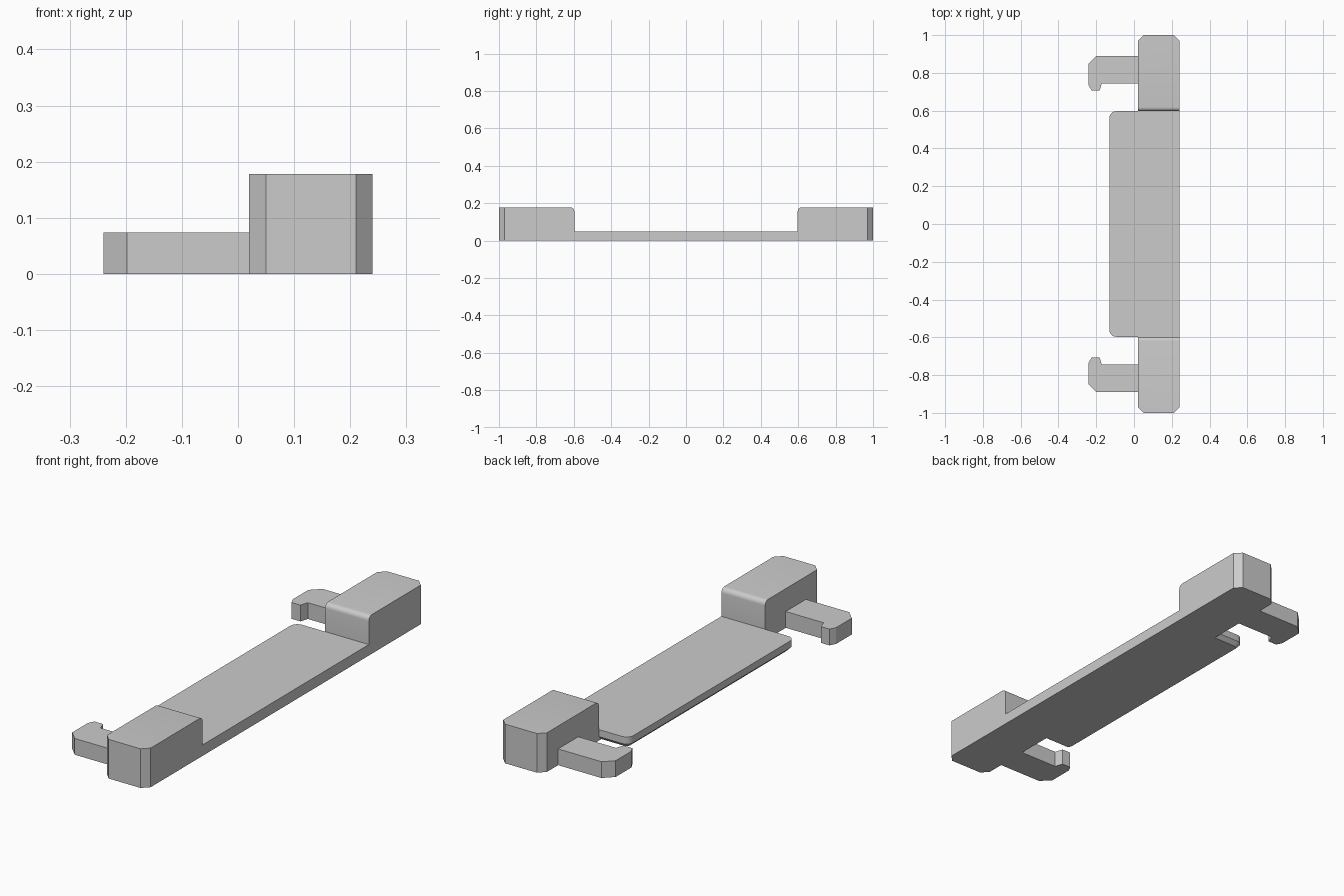
import bpy, bmesh, math
from mathutils import Vector

if "Cube" in bpy.data.objects:
    bpy.data.objects.remove(bpy.data.objects["Cube"])

grey = bpy.data.materials.new("plain grey")
grey.use_nodes = True
GREY = (0.6, 0.6, 0.6, 1)
grey.diffuse_color = GREY
grey.node_tree.nodes["Principled BSDF"].inputs["Base Color"].default_value = GREY


def extrude(name, points, direction, bevels=()):
    """Extrude a closed outline; bevels = (edge rule, width, segments)."""
    bm = bmesh.new()
    face = bm.faces.new([bm.verts.new(p) for p in points])
    made = bmesh.ops.extrude_face_region(bm, geom=[face], use_keep_orig=True)["geom"]
    bmesh.ops.translate(bm, vec=Vector(direction),
                        verts=[v for v in made if isinstance(v, bmesh.types.BMVert)])
    for rule, width, segments in bevels:
        edges = [e for e in bm.edges if rule(e.verts[0].co, e.verts[1].co)]
        bmesh.ops.bevel(bm, geom=edges, offset=width, segments=segments,
                        profile=0.5, affect='EDGES', clamp_overlap=True)
    bmesh.ops.recalc_face_normals(bm, faces=bm.faces)
    mesh = bpy.data.meshes.new(name)
    bm.to_mesh(mesh)
    bm.free()
    obj = bpy.data.objects.new(name, mesh)
    bpy.context.collection.objects.link(obj)
    mesh.materials.append(grey)
    bpy.ops.object.select_all(action='DESELECT')
    obj.select_set(True)
    bpy.context.view_layer.objects.active = obj
    bpy.ops.object.shade_smooth_by_angle(angle=math.radians(25))
    return obj


LEFT, RIGHT, INNER, END = 0.02, 0.24, 0.597, 1.0
THIN, TALL = 0.05, 0.178

# Main bar: thin span between two tall end blocks
half = [(END, 0), (END, TALL), (INNER, TALL), (INNER, THIN)]
side = half + [(-y, z) for y, z in reversed(half)]
extrude("main_bar", [(LEFT, y, z) for y, z in side], (RIGHT - LEFT, 0, 0), [
    # chamfered outer corners
    (lambda a, b: abs(a.y) > 0.99 and abs(a.y - b.y) < 1e-4
     and abs(a.x - b.x) < 1e-4, 0.03, 1),
    # rounded inner top edges
    (lambda a, b: min(a.z, b.z) > TALL - 1e-4 and abs(a.y - b.y) < 1e-4
     and abs(a.y) < INNER + 1e-4, 0.022, 6),
])

# Side lip: rounded corners, chamfered along the underside
EDGE = -0.13
extrude("side_lip", [(LEFT, -INNER, 0), (LEFT, INNER, 0), (EDGE, INNER, 0), (EDGE, -INNER, 0)],
        (0, 0, THIN), [
    (lambda a, b: max(a.x, b.x) < EDGE + 1e-4 and abs(a.y - b.y) < 1e-4, 0.035, 5),
    (lambda a, b: max(a.z, b.z) < 1e-4 and min(a.x, b.x) < LEFT - 1e-4, 0.018, 1),
])

# Hooked clips, mirrored front and back
hook = [(LEFT, 0.89), (-0.198, 0.89), (-0.24, 0.848), (-0.24, 0.735),
        (-0.226, 0.708), (-0.182, 0.708), (-0.17, 0.745), (LEFT, 0.745)]
for name, s in (("back_hook", 1), ("front_hook", -1)):
    extrude(name, [(x, s * y, 0) for x, y in hook], (0, 0, 0.074))
